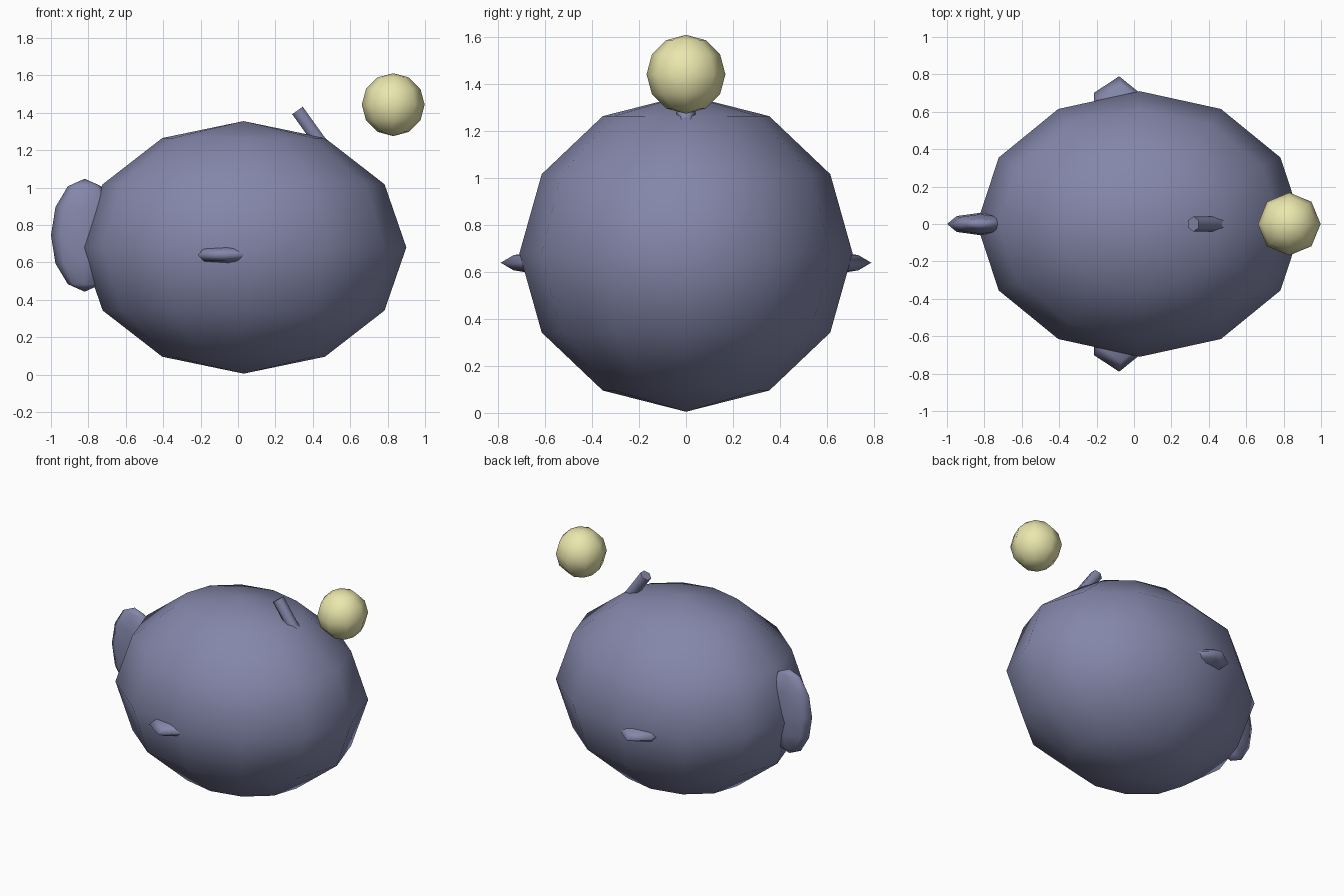
import bpy
from math import radians
from mathutils import Matrix, Vector

if "Cube" in bpy.data.objects:
    bpy.data.objects.remove(bpy.data.objects["Cube"])


def material(name, color):
    m = bpy.data.materials.new(name)
    m.diffuse_color = (*color, 1)
    m.use_nodes = True
    m.node_tree.nodes["Principled BSDF"].inputs["Base Color"].default_value = m.diffuse_color
    return m


skin = material("skin", (0.23, 0.24, 0.40))
glow = material("glow", (0.83, 0.80, 0.42))


def finish(name, mat):
    ob = bpy.context.object
    ob.name = name
    ob.data.materials.append(mat)
    return ob


def ellipsoid(name, center, axes, mat, segments=8):
    """Low-poly smooth sphere stretched along three axis vectors."""
    bpy.ops.mesh.primitive_uv_sphere_add(segments=segments, ring_count=6, radius=1)
    bpy.ops.object.shade_smooth()
    ob = finish(name, mat)
    m = Matrix([Vector(a) for a in axes]).transposed().to_4x4()
    ob.data.transform(m)
    if m.determinant() < 0:
        ob.data.flip_normals()
    ob.location = center
    return ob


def box_axes(x, y, z):
    return (x, 0, 0), (0, y, 0), (0, 0, z)


# Body and upright tail fin
ellipsoid("body", (0.03, 0, 0.68), box_axes(0.87, 0.71, 0.675), skin, 12)
ellipsoid("tail_fin", (-0.82, 0, 0.745), box_axes(0.18, 0.06, 0.302), skin)

# Flat swept-back side fins, mirrored across the body
for name, s in (("right_fin", -1), ("left_fin", 1)):
    ellipsoid(name, (0.015, s * 0.375, 0.64),
              ((-0.095, s * 0.415, 0), (-0.23, s * 0.045, 0), (0, 0, 0.065)), skin)

# Short hexagonal lure stalk leaning back from the forehead
direction = Vector((0.58, 0, -0.81)).normalized()
length = 0.4
bpy.ops.mesh.primitive_cylinder_add(
    vertices=6, radius=0.04, depth=length,
    location=Vector((0.318, 0, 1.412)) + direction * length / 2,
    rotation=(0, radians(-35.6), 0))
bpy.ops.object.shade_smooth_by_angle(angle=radians(65))
finish("lure_stalk", skin)

# Floating lure ball
ellipsoid("lure_ball", (0.83, 0, 1.443), box_axes(0.168, 0.168, 0.168), glow)
